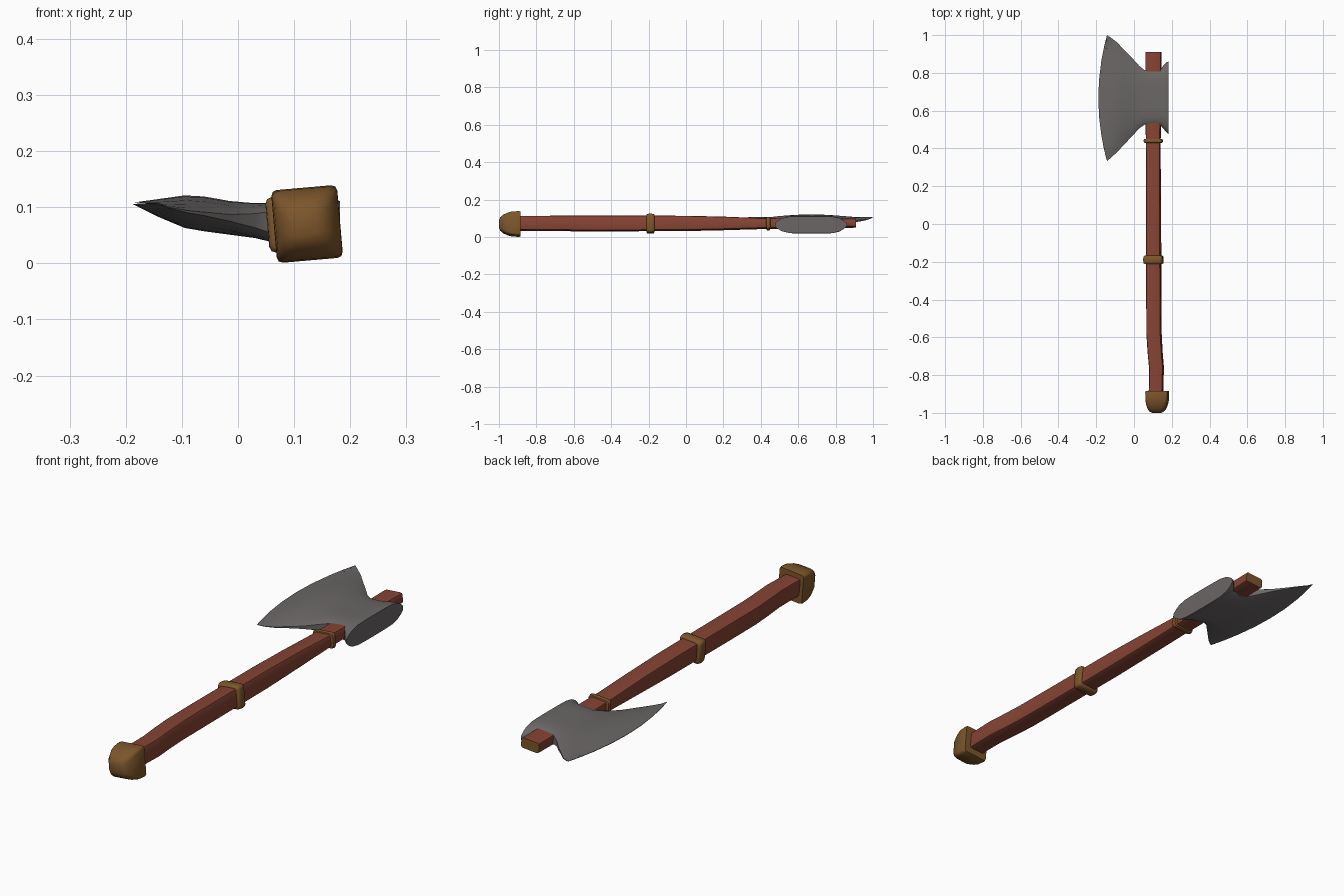
import bpy, bmesh, math


def material(name, color):
    m = bpy.data.materials.new(name)
    m.diffuse_color = (*color, 1)
    return m


WOOD = material("red_wood", (0.235, 0.057, 0.034))
BRASS = material("brown_brass", (0.205, 0.093, 0.024))
STEEL = material("grey_steel", (0.145, 0.133, 0.133))


def loft(name, rings, mats, angle=35):
    """Skin a list of point rings, capping both ends."""
    bm = bmesh.new()
    vr = [[bm.verts.new(p) for p in r] for r in rings]
    n = len(vr[0])
    for a, b in zip(vr, vr[1:]):
        for i in range(n):
            j = (i + 1) % n
            bm.faces.new((a[i], a[j], b[j], b[i]))
    bm.faces.new(vr[0][::-1])
    end = bm.faces.new(vr[-1])
    end.material_index = len(mats) - 1
    bmesh.ops.recalc_face_normals(bm, faces=bm.faces[:])
    me = bpy.data.meshes.new(name)
    bm.to_mesh(me)
    bm.free()
    for m in mats:
        me.materials.append(m)
    ob = bpy.data.objects.new(name, me)
    bpy.context.collection.objects.link(ob)
    bpy.ops.object.select_all(action='DESELECT')
    ob.select_set(True)
    bpy.context.view_layer.objects.active = ob
    bpy.ops.object.shade_smooth_by_angle(angle=math.radians(angle))
    return ob


TILT = math.radians(5)


def section(y, x, z, w, h, r):
    """Slightly tilted rectangle with rounded corners, across the handle."""
    pts = []
    for k in range(4):
        sx, sz = ((1, 1), (-1, 1), (-1, -1), (1, -1))[k]
        for s in range(3):
            a = math.radians(90 * k + 45 * s)
            px = sx * (w / 2 - r) + r * math.cos(a)
            pz = sz * (h / 2 - r) + r * math.sin(a)
            pts.append((x + px * math.cos(TILT) - pz * math.sin(TILT), y,
                        z + px * math.sin(TILT) + pz * math.cos(TILT)))
    return pts


# Handle: gently curved at the grip, thinner towards the head, brass end face
handle = [(-0.92, 0.115, 0.073, 0.072, 0.076), (-0.84, 0.118, 0.073, 0.072, 0.076),
          (-0.76, 0.119, 0.073, 0.074, 0.077), (-0.68, 0.112, 0.073, 0.075, 0.078),
          (-0.58, 0.106, 0.073, 0.076, 0.079), (-0.45, 0.105, 0.073, 0.075, 0.080),
          (0.0, 0.104, 0.073, 0.075, 0.077), (0.2, 0.103, 0.073, 0.074, 0.068),
          (0.4, 0.102, 0.072, 0.075, 0.054), (0.6, 0.102, 0.073, 0.080, 0.048),
          (0.91, 0.103, 0.075, 0.084, 0.044)]
loft("handle", [section(*s, 0.008) for s in handle], [WOOD, BRASS])

# Two brass bands
for name, y, t, x, w, h in (("middle_band", -0.19, 0.044, 0.103, 0.102, 0.100),
                            ("upper_band", 0.44, 0.022, 0.102, 0.098, 0.066)):
    rings = [section(y + f * t, x, 0.072, w - d, h - d, 0.012)
             for f, d in ((-0.5, 0.014), (-0.4, 0.003), (-0.15, 0), (0.15, 0), (0.4, 0.003), (0.5, 0.014))]
    loft(name, rings, [BRASS], 50)

# Domed pommel
pommel = [(-0.885, 0.123, 0.070, 0.114, 0.126, 0.010), (-0.893, 0.123, 0.070, 0.118, 0.130, 0.010),
          (-0.93, 0.123, 0.070, 0.117, 0.126, 0.012), (-0.955, 0.122, 0.070, 0.110, 0.114, 0.016),
          (-0.978, 0.121, 0.070, 0.095, 0.094, 0.020), (-0.993, 0.120, 0.070, 0.074, 0.070, 0.020),
          (-1.0, 0.120, 0.070, 0.046, 0.042, 0.018)]
loft("pommel", [section(*s) for s in pommel], [BRASS], 50)

# Axe head: x, low y, high y, centre z, half thickness, end thickness ratio, bow of the edge
head = [(0.182, 0.475, 0.860, 0.066, 0.045, 0.15, 0),
        (0.174, 0.483, 0.857, 0.066, 0.047, 0.18, 0),
        (0.155, 0.505, 0.838, 0.067, 0.047, 0.35, 0),
        (0.138, 0.525, 0.815, 0.069, 0.044, 0.6, 0),
        (0.100, 0.532, 0.808, 0.071, 0.039, 0.65, 0),
        (0.060, 0.528, 0.812, 0.073, 0.035, 0.55, 0),
        (0.030, 0.508, 0.835, 0.076, 0.031, 0.4, 0),
        (-0.015, 0.460, 0.885, 0.081, 0.030, 0.2, 0),
        (-0.060, 0.412, 0.930, 0.088, 0.031, 0.1, 0),
        (-0.095, 0.380, 0.962, 0.092, 0.029, 0.07, 0.005),
        (-0.145, 0.350, 0.987, 0.099, 0.015, 0.05, 0.022),
        (-0.189, 0.333, 1.000, 0.107, 0.001, 0.5, 0.046)]
TS = [-1, -0.92, -0.8, -0.6, -0.3, 0, 0.3, 0.6, 0.8, 0.92, 1]


def head_ring(x, y0, y1, z, half, ratio, bow):
    top, bottom = [], []
    lens = 2.2 if x < 0.0 else 6      # the blade thins earlier than the poll
    for t in TS:
        f = ratio + (1 - ratio) * (1 - abs(t) ** lens)
        px, py = x + bow * t * t, (y0 + y1) / 2 + t * (y1 - y0) / 2
        top.append((px, py, z + half * f))
        bottom.append((px, py, z - half * f))
    return top + bottom[::-1]


loft("axe_head", [head_ring(*s) for s in head], [STEEL], 50)
